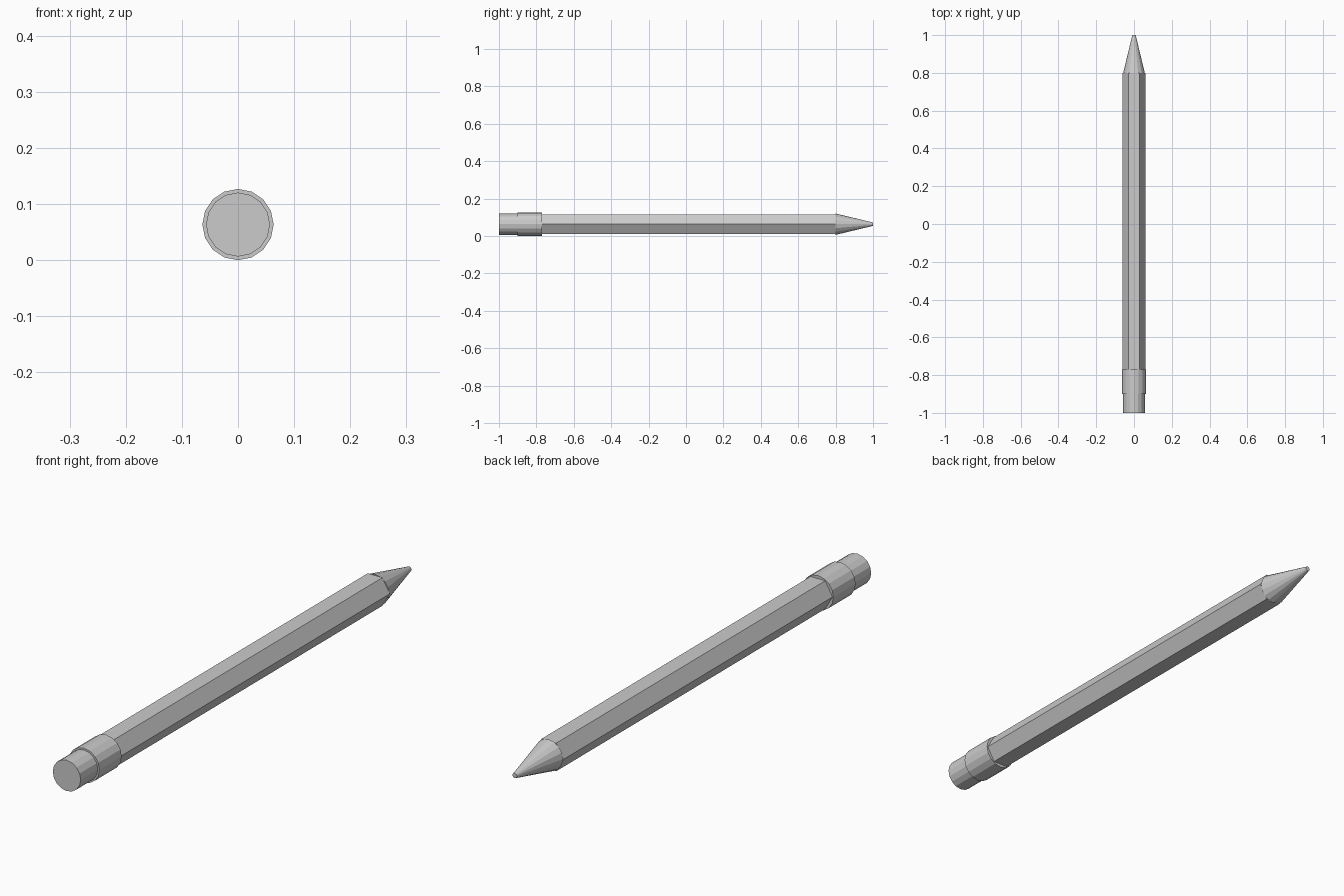
import bpy, math
from mathutils import Matrix

if "Cube" in bpy.data.objects:
    bpy.data.objects.remove(bpy.data.objects["Cube"])

CENTRE_Z = 0.0635


def section(name, y0, y1, r0, r1, sides, turn):
    """Prism or cone along Y from y0 (radius r0) to y1 (radius r1)."""
    bpy.ops.mesh.primitive_cone_add(vertices=sides, radius1=r0, radius2=r1, depth=y1 - y0)
    obj = bpy.context.object
    obj.name = name
    # spin about the axis, then lay the axis along +Y
    obj.data.transform(Matrix.Rotation(-math.pi / 2, 4, 'X') @ Matrix.Rotation(turn, 4, 'Z'))
    obj.location = (0, (y0 + y1) / 2, CENTRE_Z)
    return obj


# rubber and metal band at the back end
section("eraser", -1.0, -0.89, 0.057, 0.057, 16, 0)
section("ferrule", -0.90, -0.77, 0.0635, 0.0635, 16, 0)

# hexagonal body with flats on top and bottom
section("hexagonal_body", -0.78, 0.80, 0.06, 0.06, 6, math.pi / 6)

# sharpened point with a small blunt end
section("sharpened_tip", 0.80, 1.0, 0.057, 0.009, 16, 0)
